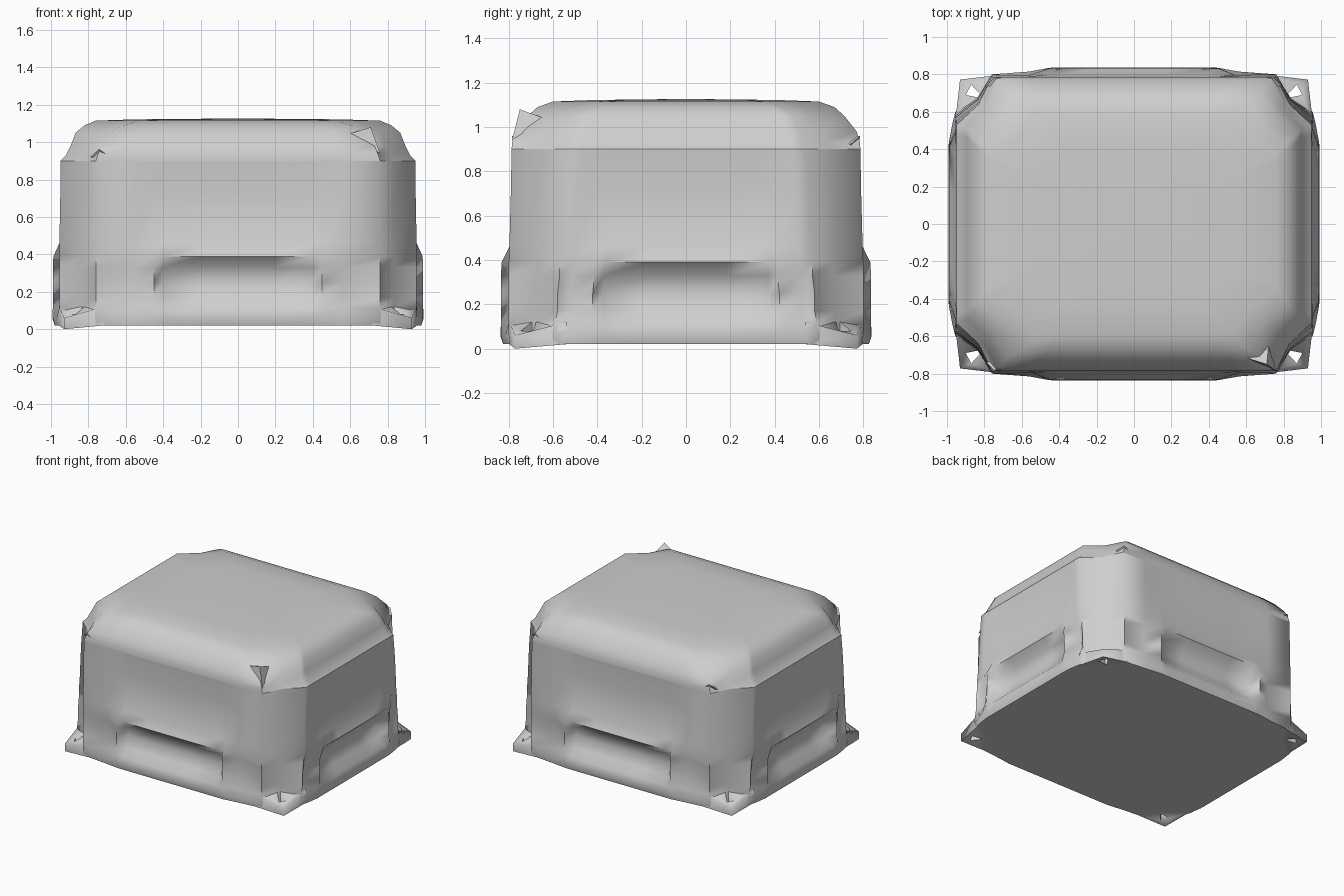
import bpy
import bmesh
import math

cube = bpy.data.objects.get("Cube")
if cube:
    bpy.data.objects.remove(cube, do_unlink=True)

grey = bpy.data.materials.new("soft_grey")
grey.use_nodes = True
grey.diffuse_color = (0.62, 0.62, 0.62, 1)
grey.node_tree.nodes["Principled BSDF"].inputs["Base Color"].default_value = (0.62, 0.62, 0.62, 1)


def finish(name, bm, angle):
    bmesh.ops.recalc_face_normals(bm, faces=bm.faces)
    mesh = bpy.data.meshes.new(name)
    bm.to_mesh(mesh)
    bm.free()
    mesh.materials.append(grey)
    obj = bpy.data.objects.new(name, mesh)
    bpy.context.collection.objects.link(obj)
    bpy.ops.object.select_all(action="DESELECT")
    obj.select_set(True)
    bpy.context.view_layer.objects.active = obj
    bpy.ops.object.shade_smooth_by_angle(angle=math.radians(angle))


COLUMNS = (0, 0.2, 0.40, 0.45, 0.56)
END_X, END_Y = 0.76, 0.62
PINCH = 0.022


def offset(u, pocket, rim, flank):
    """Sideways offset: scooped pocket, rim around it, then a shallow flank."""
    u = abs(u)
    if u < 0.42:
        return pocket
    if u < 0.5:
        return rim
    return flank if u < 0.6 else 0


def ring(bm, z, hx, hy, ex, ey, *offsets):
    """Rectangle with pinched corners, running anticlockwise from the front."""
    offsets = offsets or (0, 0, 0)
    pts = []
    for k in range(4):
        half, end, base = (hy, ex, END_X) if k % 2 == 0 else (hx, ey, END_Y)
        us = [-base] + [-c for c in COLUMNS[:0:-1]] + list(COLUMNS) + [base]
        for u in us:
            along, out = u * end / base, half + offset(u, *offsets)
            x, y = (along, -out) if k % 2 == 0 else (out, along)
            pts.append((-x, -y) if k >= 2 else (x, y))
        # middle point of the corner
        sx = 1 if k in (0, 1) else -1
        sy = -1 if k in (0, 3) else 1
        pts.append((sx * ((ex + hx) / 2 - PINCH), sy * ((ey + hy) / 2 - PINCH)))
    return [bm.verts.new((x, y, z)) for x, y in pts]


def loft(bm, rings):
    for a, b in zip(rings, rings[1:]):
        n = len(a)
        for i in range(n):
            j = (i + 1) % n
            bm.faces.new((a[i], a[j], b[j], b[i]))


# body shell with a scooped pocket low on each side
bm = bmesh.new()
body_rows = [
    (0.02, 0.945, 0.79, 0.76, 0.60, 0.035, 0.035, 0.02),
    (0.06, 0.955, 0.80, 0.76, 0.60, 0.038, 0.035, 0.015),
    (0.115, 0.955, 0.80, 0.76, 0.59, 0.025, 0.035, -0.01),
    (0.17, 0.955, 0.80, 0.76, 0.58, -0.02, 0.035, -0.03),
    (0.25, 0.955, 0.80, 0.76, 0.58, -0.05, 0.035, -0.035),
    (0.33, 0.955, 0.80, 0.76, 0.57, -0.03, 0.035, -0.025),
    (0.39, 0.955, 0.80, 0.76, 0.57, 0.032, 0.032, -0.01),
    (0.46, 0.955, 0.797, 0.76, 0.56, 0, 0, 0),
    (0.72, 0.95, 0.79, 0.76, 0.55, -0.012, -0.008, 0),
    (0.90, 0.95, 0.787, 0.76, 0.53),
]
rows = [ring(bm, *r) for r in body_rows]
loft(bm, rows)
bm.faces.new(rows[0][::-1])
finish("body", bm, 65)

# domed lid seated on the body
bm = bmesh.new()
lid_rows = [
    (0.90, 0.95, 0.787, 0.76, 0.53),
    (0.93, 0.92, 0.785, 0.75, 0.52),
    (0.98, 0.895, 0.77, 0.73, 0.51),
    (1.05, 0.868, 0.715, 0.68, 0.48),
    (1.09, 0.82, 0.67, 0.61, 0.43),
    (1.115, 0.76, 0.60, 0.53, 0.37),
    (1.122, 0.55, 0.42, 0.38, 0.26),
]
rows = [ring(bm, *r) for r in lid_rows]
loft(bm, rows)
centre = bm.verts.new((0, 0, 1.127))
top = rows[-1]
for i in range(len(top)):
    bm.faces.new((top[i], top[(i + 1) % len(top)], centre))
finish("lid", bm, 60)

# flared foot corners, each pierced by a small triangular gap
NAMES = {(1, -1): "front_left", (-1, -1): "front_right",
         (1, 1): "back_left", (-1, 1): "back_right"}
PLAN = [(0.72, 0.797), (0.93, 0.772), (0.957, 0.54),
        (0.87, 0.745), (0.90, 0.69), (0.80, 0.67)]
TOP_Z = (0.12, 0.06, 0.12, 0.08, 0.08, 0.14)
LOW_Z = (0.02, 0.0, 0.02, 0.015, 0.015, 0.02)
for (sx, sy), name in NAMES.items():
    bm = bmesh.new()
    upper, lower = [[bm.verts.new((sx * x, sy * y, z)) for (x, y), z in zip(PLAN, zs)]
                    for zs in (TOP_Z, LOW_Z)]
    for layer in (upper, lower):
        for face in ((0, 1, 3, 5), (1, 2, 5, 4), (1, 4, 3)):
            bm.faces.new([layer[i] for i in face])
    for i, j in ((0, 1), (1, 2), (3, 4), (4, 5), (5, 3)):
        bm.faces.new((upper[i], upper[j], lower[j], lower[i]))
    finish(name + "_foot", bm, 80)

    # pinched fold where the lid meets the corner
    bm = bmesh.new()
    fold = [(0.66, 0.78, 0.91), (0.745, 0.785, 0.96), (0.79, 0.74, 0.92), (0.70, 0.72, 0.96)]
    if (sx, sy) == (1, -1):
        fold = [(0.58, 0.71, 1.04), (0.71, 0.75, 1.08), (0.76, 0.785, 0.94), (0.72, 0.64, 1.04)]
    v = [bm.verts.new((sx * x, sy * y, z)) for x, y, z in fold]
    for face in ((0, 1, 2), (0, 1, 3), (1, 2, 3), (0, 2, 3)):
        bm.faces.new([v[i] for i in face])
    finish(name + "_lid_fold", bm, 60)
